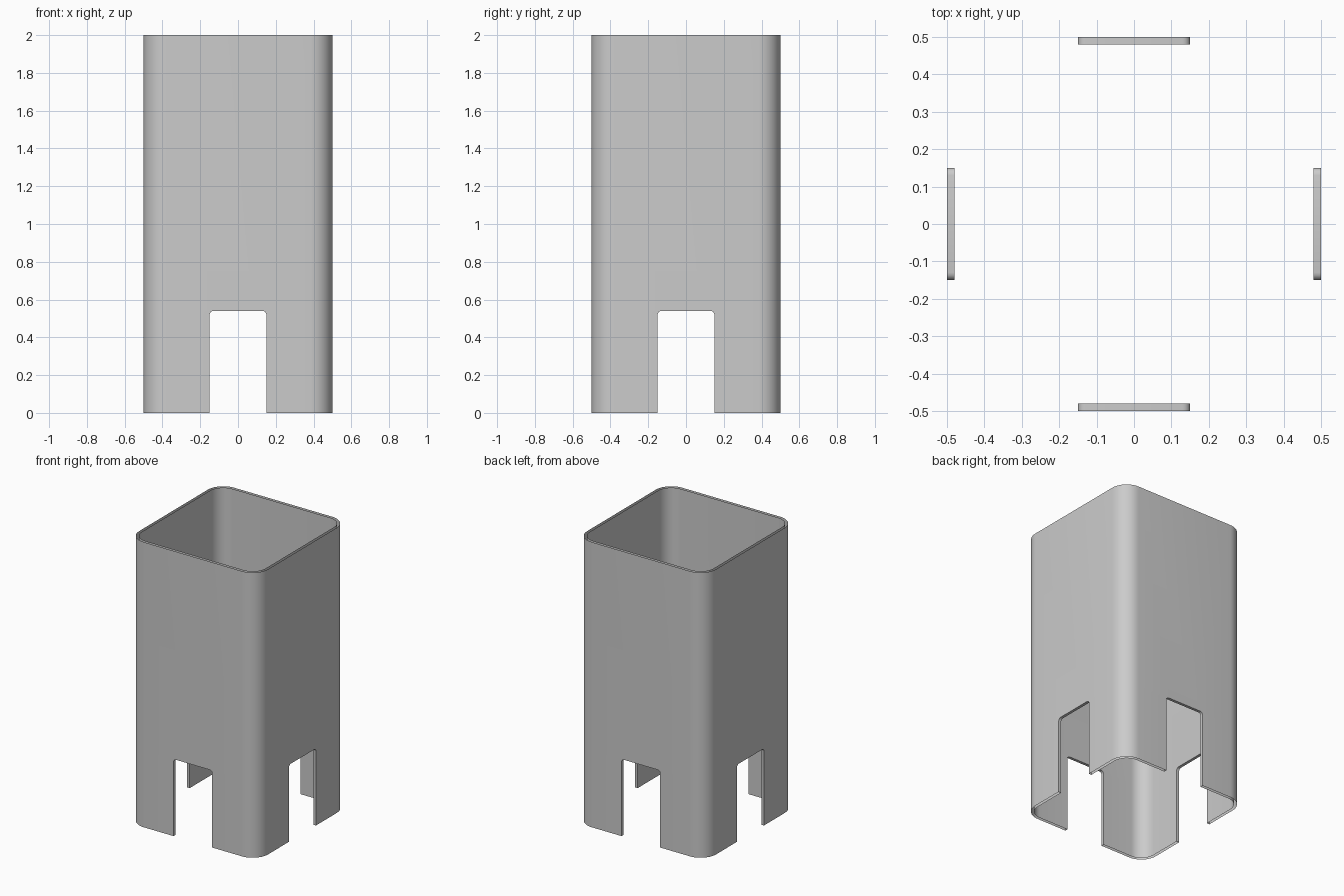
import bpy, bmesh, math
from mathutils import Matrix, Vector

cube = bpy.data.objects.get("Cube")
if cube:
    bpy.data.objects.remove(cube, do_unlink=True)

HEIGHT, HALF, WALL = 2.0, 0.5, 0.02
RADIUS, CORNER_STEPS = 0.12, 10
SLOT_HALF, SLOT_TOP, SLOT_RADIUS = 0.15, 0.54, 0.02
FLAT = HALF - RADIUS

grey = bpy.data.materials.new("plain grey")
grey.use_nodes = True
colour = (0.6, 0.6, 0.6, 1)
grey.diffuse_color = colour
grey.node_tree.nodes["Principled BSDF"].inputs["Base Color"].default_value = colour


def arc(cx, cy, radius, start, end, steps):
    angles = [math.radians(start + (end - start) * i / steps) for i in range(steps + 1)]
    return [(cx + radius * math.cos(a), cy + radius * math.sin(a)) for a in angles]


# Slot outline, up the left side and down the right
inset = SLOT_HALF - SLOT_RADIUS
slot = [(-SLOT_HALF, 0)]
slot += arc(-inset, SLOT_TOP - SLOT_RADIUS, SLOT_RADIUS, 180, 90, 4)
slot += arc(inset, SLOT_TOP - SLOT_RADIUS, SLOT_RADIUS, 90, 0, 4)
slot += [(SLOT_HALF, 0)]

bm = bmesh.new()


def add_face(points, turn, flip=False):
    verts = [bm.verts.new(turn @ Vector(p)) for p in points]
    bm.faces.new(verts[::-1] if flip else verts)


def add_strip(path_a, path_b, turn, flip=False):
    for i in range(len(path_a) - 1):
        add_face([path_a[i], path_a[i + 1], path_b[i + 1], path_b[i]], turn, flip)


for quarter in range(4):
    turn = Matrix.Rotation(quarter * math.pi / 2, 3, 'Z')
    # Outer and inner skins, left open at the top and bottom rims
    for d, flip in ((HALF, False), (HALF - WALL, True)):
        left = [(-FLAT, 0), *slot[:6], (-FLAT, SLOT_TOP)]
        right = [*slot[6:], (FLAT, 0), (FLAT, SLOT_TOP)]
        above = [(-FLAT, SLOT_TOP), slot[5], slot[6], (FLAT, SLOT_TOP),
                 (FLAT, HEIGHT), (-FLAT, HEIGHT)]
        for outline in (left, right, above):
            add_face([(u, -d, z) for u, z in outline], turn, flip)
        # Rounded corner
        bend = arc(FLAT, -FLAT, d - FLAT, -90, 0, CORNER_STEPS)
        for low, high in ((0, SLOT_TOP), (SLOT_TOP, HEIGHT)):
            add_strip([(x, y, low) for x, y in bend],
                      [(x, y, high) for x, y in bend], turn, flip)
    # Lining through the wall thickness around the slot
    add_strip([(u, -HALF, z) for u, z in slot],
              [(u, WALL - HALF, z) for u, z in slot], turn, True)

bmesh.ops.remove_doubles(bm, verts=bm.verts[:], dist=0.0001)
mesh = bpy.data.meshes.new("slotted_square_tube")
bm.to_mesh(mesh)
bm.free()
mesh.materials.append(grey)
tube = bpy.data.objects.new("slotted_square_tube", mesh)
bpy.context.collection.objects.link(tube)

bpy.context.view_layer.objects.active = tube
tube.select_set(True)
bpy.ops.object.shade_smooth_by_angle(angle=math.radians(35))
